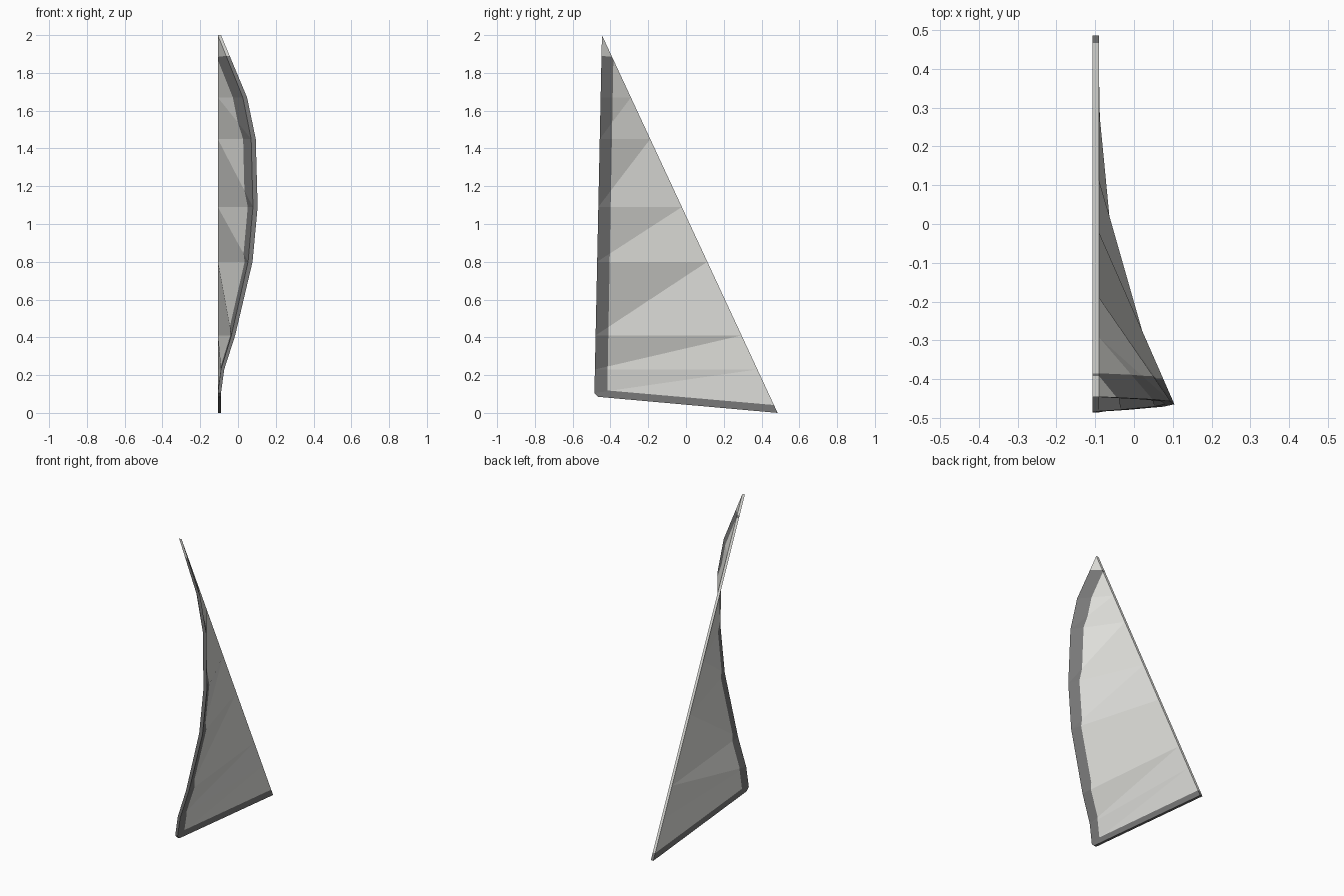
import bpy, bmesh
from mathutils import Vector

if "Cube" in bpy.data.objects:
    bpy.data.objects.remove(bpy.data.objects["Cube"])


def material(name, rgb):
    m = bpy.data.materials.new(name)
    m.diffuse_color = (*rgb, 1)
    m.use_nodes = True
    m.node_tree.nodes["Principled BSDF"].inputs["Base Color"].default_value = m.diffuse_color
    return m


# Sail rows: height on the straight slanted edge, height and bulge on the curved edge
ROWS = [(0.0, 0.105, -0.09), (0.23, 0.23, -0.073), (0.41, 0.41, -0.015),
        (0.80, 0.80, 0.077), (1.09, 1.09, 0.104), (1.45, 1.45, 0.094),
        (1.67, 1.67, 0.048)]


def slanted(z):
    return Vector((-0.09, 0.485 - 0.465 * z, z))


def curved(z, x):
    return Vector((x, -0.485 + 0.04 * (z - 0.105) / 1.895, z))


right = [slanted(r[0]) for r in ROWS]
left = [curved(r[1], r[2]) for r in ROWS]
apex = Vector((-0.09, -0.445, 2.0))
corner = Vector((-0.09, -0.465, 0.085))
n = len(ROWS)
points = right + [apex] + left[::-1] + [corner]      # outline in order
count = len(points)
R = lambda i: i
L = lambda i: 2 * n - i

# Flat triangles across the sheet
tris = [(L(0), count - 1, R(0))]
for i in range(n - 1):
    tris += [(L(i), R(i), R(i + 1)), (L(i), R(i + 1), L(i + 1))]
tris.append((L(n - 1), R(n - 1), n))

bm = bmesh.new()
outer = [bm.verts.new(p) for p in points]
inner = [bm.verts.new(p - Vector((0.017 + 0.04 * (p.x + 0.09), 0, 0))) for p in points]
for t in tris:
    bm.faces.new([outer[k] for k in t])
    bm.faces.new([inner[k] for k in reversed(t)])
for k in range(count):                               # rim thickness
    j = (k + 1) % count
    bm.faces.new((outer[k], inner[k], inner[j], outer[j]))
bmesh.ops.recalc_face_normals(bm, faces=bm.faces[:])

# Border lines cut through the sheet: side hem, foot hem, tip
side_co, side_no = Vector((0, -0.417, 0.1)), Vector((0, 1.8, -0.033)).normalized()
foot_co, foot_no = Vector((0, -0.465, 0.123)), Vector((0, 0.083, 0.95)).normalized()
tip_co, tip_no = Vector((0, -0.445, 1.89)), Vector((0, 0.1, 1)).normalized()
for co, no in ((side_co, side_no), (foot_co, foot_no), (tip_co, tip_no)):
    bmesh.ops.bisect_plane(bm, geom=bm.verts[:] + bm.edges[:] + bm.faces[:],
                           plane_co=co, plane_no=no, dist=1e-5)

# Dark hem on the side and foot, pale cloth elsewhere
for f in bm.faces:
    c = f.calc_center_median()
    hem = (c - side_co).dot(side_no) < 0 and (c - tip_co).dot(tip_no) < 0
    foot = (c - foot_co).dot(foot_no) < 0
    f.material_index = 1 if hem or foot else 0

mesh = bpy.data.meshes.new("sail")
bm.to_mesh(mesh)
bm.free()
mesh.materials.append(material("pale cloth", (0.73, 0.73, 0.70)))
mesh.materials.append(material("dark grey hem", (0.19, 0.19, 0.19)))
sail = bpy.data.objects.new("sail", mesh)
bpy.context.collection.objects.link(sail)
